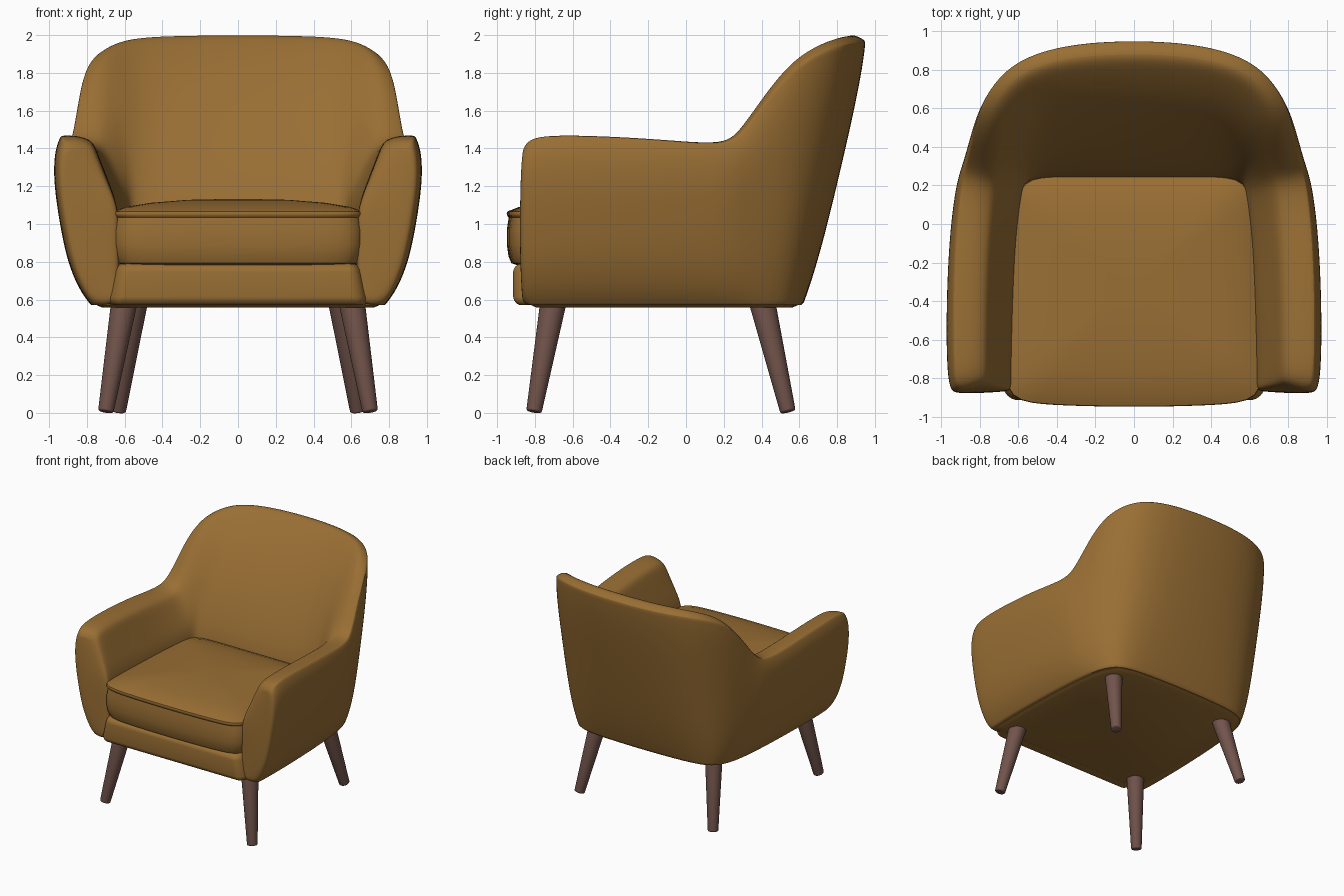
import bpy, bmesh, math
from mathutils import Vector

cube = bpy.data.objects.get("Cube")
if cube:
    bpy.data.objects.remove(cube, do_unlink=True)


def material(name, rgb):
    m = bpy.data.materials.new(name)
    m.use_nodes = True
    m.diffuse_color = (*rgb, 1)
    m.node_tree.nodes["Principled BSDF"].inputs["Base Color"].default_value = (*rgb, 1)
    return m


fabric = material("mustard fabric", (0.32, 0.158, 0.034))
wood = material("brown wood", (0.165, 0.088, 0.07))


def finish(bm, name, mat, angle=40):
    bmesh.ops.recalc_face_normals(bm, faces=bm.faces)
    mesh = bpy.data.meshes.new(name)
    bm.to_mesh(mesh)
    bm.free()
    mesh.materials.append(mat)
    obj = bpy.data.objects.new(name, mesh)
    bpy.context.collection.objects.link(obj)
    bpy.ops.object.select_all(action="DESELECT")
    obj.select_set(True)
    bpy.context.view_layer.objects.active = obj
    bpy.ops.object.shade_smooth_by_angle(angle=math.radians(angle))
    return obj


def stack(name, outline, centre, rings, mat):
    """Loft one outline through (scale, height) rings and cap both ends."""
    bm = bmesh.new()
    loops = []
    for s, z in rings:
        loops.append([bm.verts.new((centre.x + (p.x - centre.x) * s,
                                    centre.y + (p.y - centre.y) * s, z)) for p in outline])
    n = len(outline)
    for a, b in zip(loops, loops[1:]):
        for i in range(n):
            bm.faces.new((a[i], a[(i + 1) % n], b[(i + 1) % n], b[i]))
    bm.faces.new(loops[0])
    bm.faces.new(loops[-1])
    return finish(bm, name, mat)


# Shell stations from arm front to middle of back:
# rim x, y, z | bottom x, y | inner wall x, y | rim thickness, bulge, padding
stations = [
    (0.92, -0.855, 1.425, 0.765, -0.85, 0.63, -0.855, 0.15, 0.08, 0.0),
    (0.935, -0.79, 1.47, 0.775, -0.79, 0.63, -0.79, 0.165, 0.09, 0.0),
    (0.94, -0.48, 1.467, 0.78, -0.48, 0.625, -0.48, 0.17, 0.09, 0.0),
    (0.93, -0.10, 1.445, 0.77, -0.10, 0.61, -0.10, 0.17, 0.085, 0.0),
    (0.90, 0.20, 1.415, 0.75, 0.20, 0.585, 0.10, 0.165, 0.075, 0.01),
    (0.87, 0.30, 1.475, 0.73, 0.34, 0.575, 0.18, 0.15, 0.06, 0.02),
    (0.84, 0.44, 1.685, 0.70, 0.46, 0.56, 0.22, 0.135, 0.05, 0.035),
    (0.80, 0.62, 1.875, 0.635, 0.56, 0.50, 0.24, 0.13, 0.04, 0.05),
    (0.655, 0.84, 1.955, 0.50, 0.60, 0.40, 0.245, 0.135, 0.035, 0.065),
    (0.36, 0.937, 1.967, 0.28, 0.615, 0.20, 0.245, 0.14, 0.03, 0.07),
    (0.0, 0.957, 1.97, 0.0, 0.62, 0.0, 0.245, 0.14, 0.03, 0.07),
]
mirrored = [(-a, b, c, -d, e, -f, *rest) for a, b, c, d, e, f, *rest in stations[-2::-1]]
path = stations + mirrored
BOTTOM = 0.57
OUTER = [(0, 0), (0.08, 0.5), (0.25, 0.95), (0.5, 1), (0.75, 0.9), (0.92, 0.5), (1, 0)]
RIM = len(OUTER) - 1
UP = Vector((0, 0, 1))


def section(i):
    """Cross-section: up the outside, over the rim, down the inside."""
    tx, ty, tz, bx, by, ix, iy, thick, bulge, pad = path[i]
    before, after = path[max(i - 1, 0)], path[min(i + 1, len(path) - 1)]
    out = Vector((after[1] - before[1], before[0] - after[0], 0)).normalized()
    top, low = Vector((tx, ty, tz)), Vector((bx, by, BOTTOM))
    outer = [low.lerp(top, t) + out * bulge * b for t, b in OUTER]
    edge = top - out * thick - UP * (0.025 - pad * 0.3)
    crown = top.lerp(edge, 0.5) + UP * (0.015 + pad * 0.45)
    wall = [Vector((ix, iy, z)) for z in (BOTTOM, 0.7, 0.9, 1.08)]
    wall += [wall[3].lerp(edge, t) - out * pad for t in (0.38, 0.78)] + [edge]
    return outer + [crown] + wall[::-1]


# Upholstered shell: arms and back in one wrapped piece
bm = bmesh.new()
crease = bm.edges.layers.float.new("crease_edge")
grid = [[bm.verts.new(p) for p in section(i)] for i in range(len(path))]
n = len(grid[0])
for a, b in zip(grid, grid[1:]):
    for k in range(n):
        bm.faces.new((a[k], a[(k + 1) % n], b[(k + 1) % n], b[k]))
    for k, sharp in ((0, 0.6), (RIM, 0.45), (RIM + 2, 0.2)):
        bm.edges.get((a[k], b[k]))[crease] = sharp
# Front panels of the arms
for loop in (grid[0], grid[-1]):
    caps = [bm.faces.new((loop[k], loop[k + 1], loop[n - 2 - k], loop[n - 1 - k]))
            for k in range(RIM)]
    caps.append(bm.faces.new((loop[RIM], loop[RIM + 1], loop[RIM + 2])))
    for k in range(n):
        bm.edges.get((loop[k], loop[(k + 1) % n]))[crease] = 0.2
    bmesh.ops.recalc_face_normals(bm, faces=bm.faces)
    bmesh.ops.inset_region(bm, faces=caps, thickness=0.03, depth=0.014, use_even_offset=True)
shell = finish(bm, "arms_and_back", fabric, 60)
sub = shell.modifiers.new("smooth", "SUBSURF")
sub.levels = sub.render_levels = 3

# Seat base under the cushion
outline = [Vector((s[3], s[4], 0)) for s in path]
stack("seat_base", outline, Vector((0, -0.1, 0)),
      [(0.92, 0.557), (0.965, 0.572), (0.95, 0.65), (0.85, 0.79)], fabric)

# Padded front rail, narrower at the top and front to meet the arms
bm = bmesh.new()
bmesh.ops.create_cube(bm, size=1)
for v in bm.verts:
    upper, front = v.co.z > 0, v.co.y < 0
    half = (0.62 if upper else 0.65) if front else (0.68 if upper else 0.76)
    v.co = Vector((math.copysign(half, v.co.x), -0.915 if front else -0.74,
                   0.79 if upper else 0.57))
bmesh.ops.bevel(bm, geom=bm.edges[:], offset=0.045, segments=6, profile=0.5, affect="EDGES")
finish(bm, "front_rail", fabric)

# Seat cushion: tapered rounded outline, piped top edge, domed top
outline = []
COUNT, POWER = 112, 10
for i in range(COUNT):
    a = math.tau * i / COUNT
    c, s = math.cos(a), math.sin(a)
    r = (abs(c) ** POWER + abs(s) ** POWER) ** (-1 / POWER)
    x, y = r * c, r * s
    bow = 0.025 * (1 - x * x) if y < -0.9 else 0
    outline.append(Vector((x * (0.638 - 0.036 * y), -0.338 + 0.583 * y - bow, 0)))
stack("seat_cushion", outline, Vector((0, -0.338, 0)),
      [(0.92, 0.783), (0.965, 0.793), (0.99, 0.83), (1.004, 0.89), (1.004, 0.97),
       (0.988, 1.035), (1.0, 1.043), (1.005, 1.054), (1.0, 1.066), (0.98, 1.071),
       (0.9, 1.09), (0.7, 1.112), (0.4, 1.128), (0.12, 1.132)], fabric)


# Splayed tapered legs
def leg(name, foot, top):
    foot, top = Vector(foot), Vector(top)
    axis = top - foot
    bm = bmesh.new()
    bmesh.ops.create_cone(bm, cap_ends=True, segments=32, radius1=0.041, radius2=0.07,
                          depth=axis.length)
    rim = [e for e in bm.edges if all(v.co.z < 0 for v in e.verts)]
    bmesh.ops.bevel(bm, geom=rim, offset=0.01, segments=3, profile=0.5, affect="EDGES")
    turn = axis.to_track_quat("Z", "Y").to_matrix().to_4x4()
    bmesh.ops.transform(bm, matrix=turn, verts=bm.verts)
    bmesh.ops.translate(bm, vec=(foot + top) / 2, verts=bm.verts)
    finish(bm, name, wood)


for side, sx in (("left", 1), ("right", -1)):
    leg("front_leg_" + side, (sx * 0.70, -0.805, 0.006), (sx * 0.60, -0.70, 0.6))
    leg("back_leg_" + side, (sx * 0.635, 0.54, 0.006), (sx * 0.545, 0.40, 0.6))
